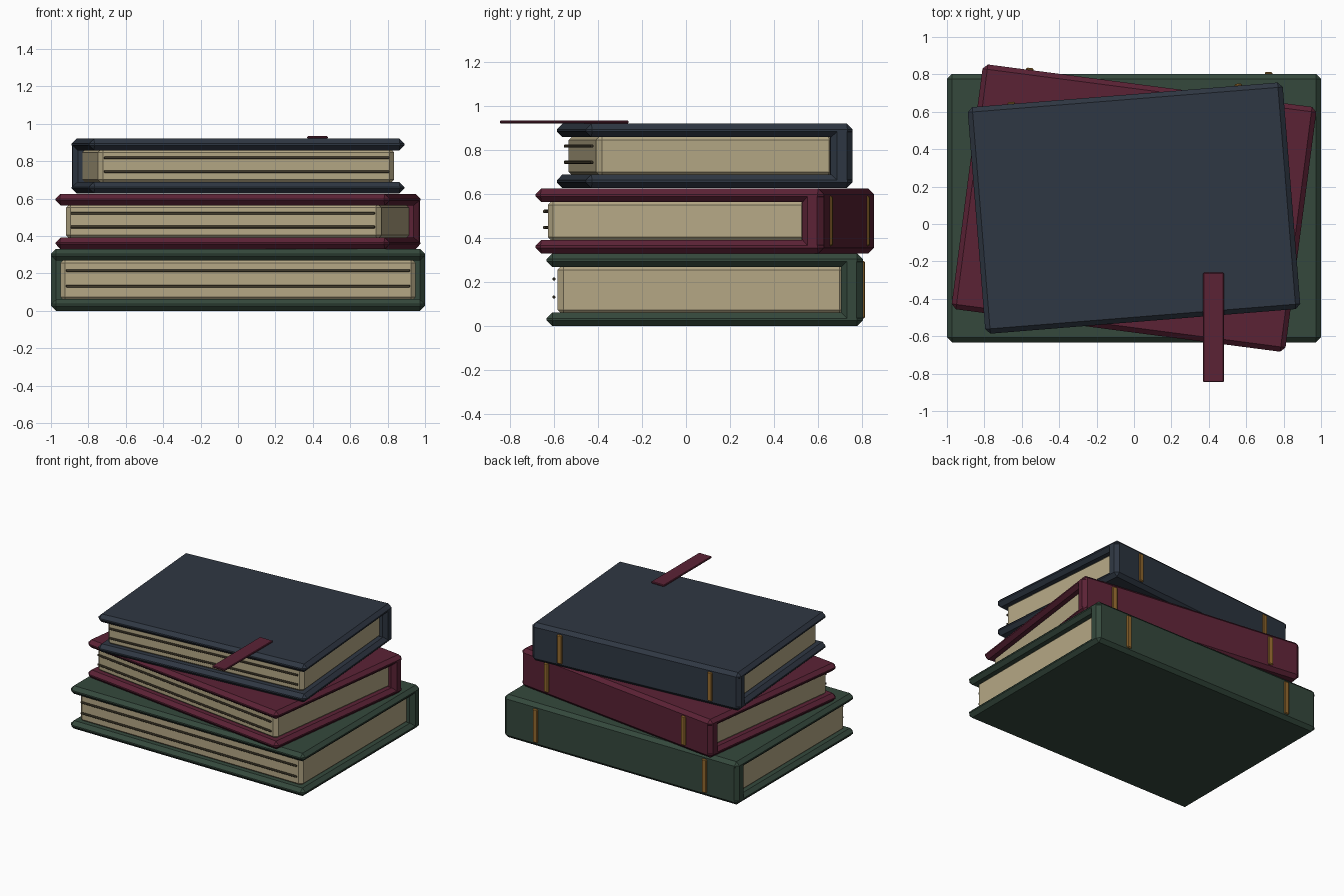
import bpy
from math import radians
from mathutils import Matrix, Vector

if "Cube" in bpy.data.objects:
    bpy.data.objects.remove(bpy.data.objects["Cube"])


def material(name, colour):
    m = bpy.data.materials.new(name)
    m.use_nodes = True
    rgba = (*colour, 1)
    m.diffuse_color = rgba
    m.node_tree.nodes["Principled BSDF"].inputs["Base Color"].default_value = rgba
    return m


green = material("green cloth", (0.035, 0.066, 0.046))
red = material("dark red cloth", (0.105, 0.016, 0.036))
blue = material("navy cloth", (0.028, 0.038, 0.056))
paper = material("cream paper", (0.46, 0.39, 0.235))
line = material("page line brown", (0.09, 0.072, 0.042))
gold = material("old gold", (0.30, 0.145, 0.028))


def box(name, x, y, z, mat, bevel, frame=Matrix()):
    """Chamfered box from (min, max) ranges, placed by the frame matrix."""
    lo, hi = Vector((x[0], y[0], z[0])), Vector((x[1], y[1], z[1]))
    bpy.ops.mesh.primitive_cube_add(size=1)
    ob = bpy.context.object
    ob.name = name
    ob.data.transform(Matrix.Translation((lo + hi) / 2) @ Matrix.Diagonal((*(hi - lo), 1)))
    ob.matrix_world = frame
    ob.data.materials.append(mat)
    mod = ob.modifiers.new("chamfer", "BEVEL")
    mod.width = bevel
    mod.segments = 1
    return ob


def book(name, width, depth, base, height, angle, cloth):
    w, d, h = width / 2, depth / 2, height
    board, inset = 0.062, 0.05
    frame = Matrix.Translation((0, 0.085, base)) @ Matrix.Rotation(radians(angle), 4, "Z")

    # Boards and spine
    box(name + "_bottom_cover", (-w, w), (-d, d), (0, board), cloth, 0.026, frame)
    box(name + "_top_cover", (-w, w), (-d, d), (h - board, h), cloth, 0.026, frame)
    box(name + "_spine", (-w, w), (d - 0.1, d), (0, h), cloth, 0.028, frame)

    # Page block, with thin lines along the fore edge
    px, front = w - inset, inset - d
    box(name + "_pages", (-px, px), (front, d - 0.08),
        (board - 0.014, h - board + 0.014), paper, 0.026, frame)
    for i, f in enumerate((0.4, 0.65)):
        box(f"{name}_page_line_{i + 1}", (0.03 - px, px - 0.03),
            (front - 0.023, front - 0.011), (h * f - 0.007, h * f + 0.007), line, 0.003, frame)

    # Gold bands across the spine
    for side, sx in (("left", 1), ("right", -1)):
        cx = sx * 0.72 * w
        box(f"{name}_{side}_spine_band", (cx - 0.02, cx + 0.02), (d - 0.01, d + 0.011),
            (0.035, h - 0.035), gold, 0.006, frame)


book("bottom_book", 2.0, 1.435, 0, 0.33, 0, green)
book("middle_book", 1.80, 1.32, 0.33, 0.295, -7.45, red)
book("top_book", 1.69, 1.215, 0.627, 0.293, 4.6, blue)

# Bookmark lying over the front edge of the top book
box("ribbon_bookmark", (0.37, 0.48), (-0.845, -0.26), (0.92, 0.934), red, 0.004)
